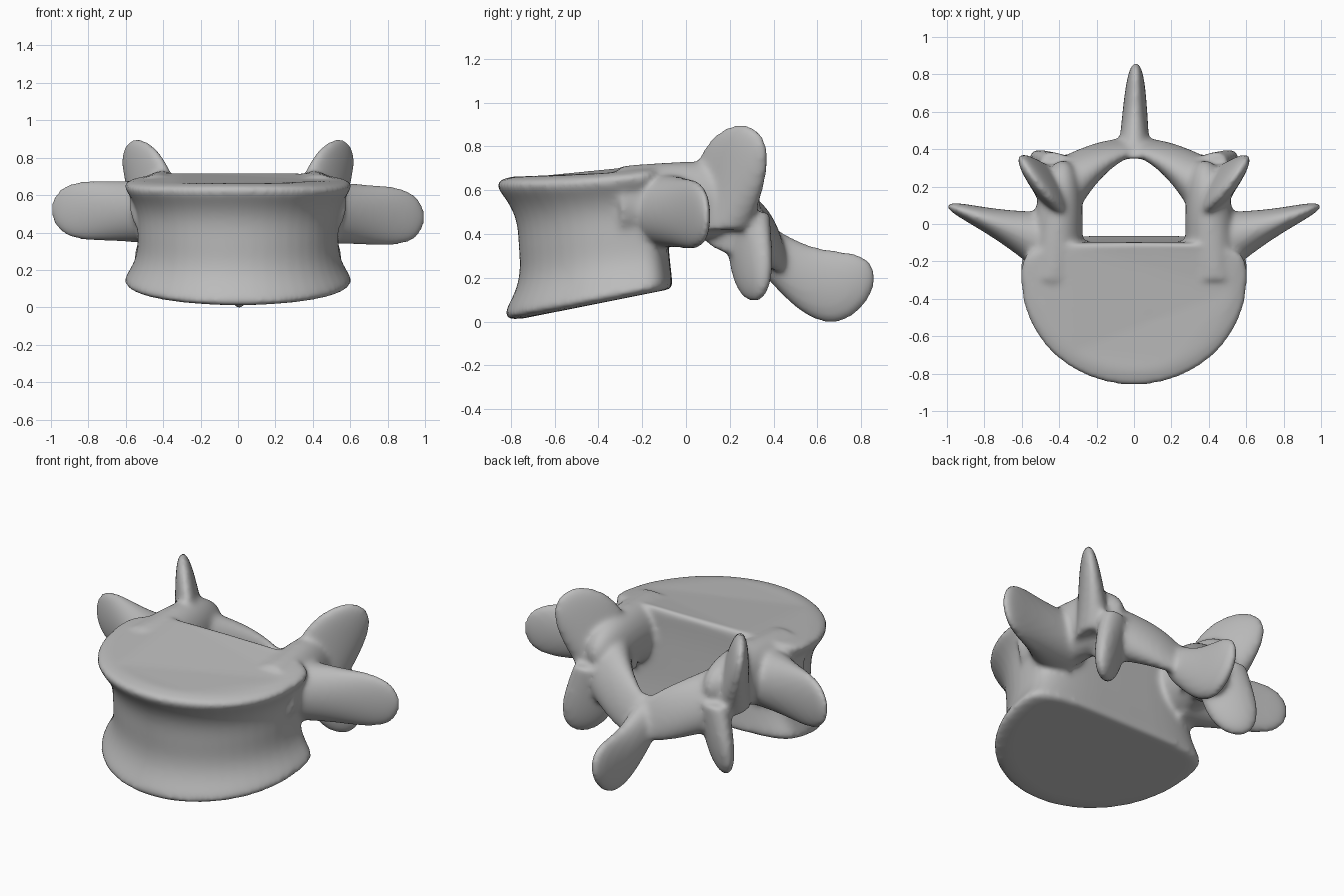
import bpy
import bmesh
from math import sin, cos, pi, tau
from mathutils import Vector

default_cube = bpy.data.objects.get("Cube")
if default_cube:
    bpy.data.objects.remove(default_cube, do_unlink=True)

# Single bone colour
colour = (.5, .5, .5, 1)
bone = bpy.data.materials.new("bone_grey")
bone.use_nodes = True
bone.diffuse_color = colour
bone.node_tree.nodes["Principled BSDF"].inputs["Base Color"].default_value = colour

SIDES = 48
STEPS = 24
UP = Vector((0, 0, 1))
bm = bmesh.new()


def loft(rings):
    """Closed skin over equal-length rings of points."""
    loops = [[bm.verts.new(point) for point in ring] for ring in rings]
    for low, high in zip(loops, loops[1:]):
        for i in range(SIDES):
            bm.faces.new((low[i - 1], low[i], high[i], high[i - 1]))
    bm.faces.new(loops[0])
    bm.faces.new(loops[-1])


def limb(start, end, root, tip, broad, thin, bow=(0, 0, 0), neck=0, side=1):
    """Elliptical limb with a rounded end.

    root and tip hold the half sizes along the broad and thin directions,
    bow shifts the middle of the path and neck narrows the broad direction.
    """
    start, end, bow = Vector(start), Vector(end), Vector(bow)
    broad, thin = Vector(broad).normalized(), Vector(thin).normalized()
    root, tip = Vector(root), Vector(tip)
    rings = []
    for step in range(STEPS):
        t = sin(pi / 2 * step / STEPS)
        arch = sin(pi * t)
        centre = start.lerp(end, t) + bow * arch
        size = root.lerp(tip, t * (2 - t)) * (1 - t ** 4) ** .5
        wide = broad * size.x * (1 - neck * arch)
        flat = thin * size.y
        ring = []
        for i in range(SIDES):
            angle = tau * i / SIDES
            point = centre + wide * cos(angle) + flat * sin(angle)
            point.x *= side
            ring.append(point)
        rings.append(ring)
    loft(rings)


def signed_root(value):
    return abs(value) ** .5 * (1 if value > 0 else -1)


def body_outline(angle):
    """Round at the front, squared off at the back."""
    c, s = cos(angle), sin(angle)
    if s < 0:
        return .61 * c, -.3 + .57 * s
    return .61 * signed_root(c), -.3 + .2 * signed_root(s)


# Vertebral body: waisted drum with thick rims and slanting end plates
rings = []
for step in range(1, STEPS):
    turn = pi * step / STEPS
    t = (1 - cos(turn)) / 2
    scale = sin(turn) ** .16 * (.88 + .35 * abs(2 * t - 1) ** 3)
    ring = []
    for i in range(SIDES):
        x, y = body_outline(tau * i / SIDES)
        x *= scale
        y = -.15 + (y + .15) * scale + .04 * (1 - t)
        bottom = .16 + .2 * y
        top = .745 + .1 * y - .1 * x * x
        ring.append((x, y, bottom + (top - bottom) * t))
    rings.append(ring)
loft(rings)

for side in (1, -1):
    # Pedicle
    limb((.43, -.3, .54), (.38, .34, .56), root=(.17, .15), tip=(.19, .13),
         broad=UP, thin=(1, 0, 0), side=side)
    # Transverse process, the right one set slightly higher
    limb((.4, -.12, .51), (1, .1, .5 - .02 * side), root=(.17, .2), tip=(.22, .055),
         broad=UP, thin=(-1, 4, 0), neck=.2, side=side)
    # Superior articular process
    limb((.4, .15, .42), (.54, .25, .9), root=(.16, .11), tip=(.22, .06),
         broad=(3, 4, 0), thin=(4, -3, 0), side=side)
    # Lamina
    limb((.42, .15, .5), (-.06, .43, .3), root=(.19, .17), tip=(.16, .05),
         broad=(0, -1, 4), thin=(1, 2, 0), bow=(0, .06, 0), side=side)
    # Inferior articular process
    limb((.37, .28, .5), (.47, .31, .09), root=(.14, .08), tip=(.16, .065),
         broad=(3, 2, 0), thin=(-2, 3, 0), side=side)

# Spinous process
limb((0, .35, .34), (.01, .865, .2), root=(.12, .09), tip=(.19, .06),
     broad=UP, thin=(1, 0, 0), bow=(0, 0, -.1))

bmesh.ops.recalc_face_normals(bm, faces=bm.faces)
mesh = bpy.data.meshes.new("vertebra")
bm.to_mesh(mesh)
bm.free()
mesh.materials.append(bone)
vertebra = bpy.data.objects.new("vertebra", mesh)
bpy.context.collection.objects.link(vertebra)

# Fuse the parts into one skin and soften the joints
fuse = vertebra.modifiers.new("fuse", 'REMESH')
fuse.mode = 'VOXEL'
fuse.voxel_size = .014
fuse.use_smooth_shade = True
soften = vertebra.modifiers.new("soften", 'SMOOTH')
soften.factor = .5
soften.iterations = 14
